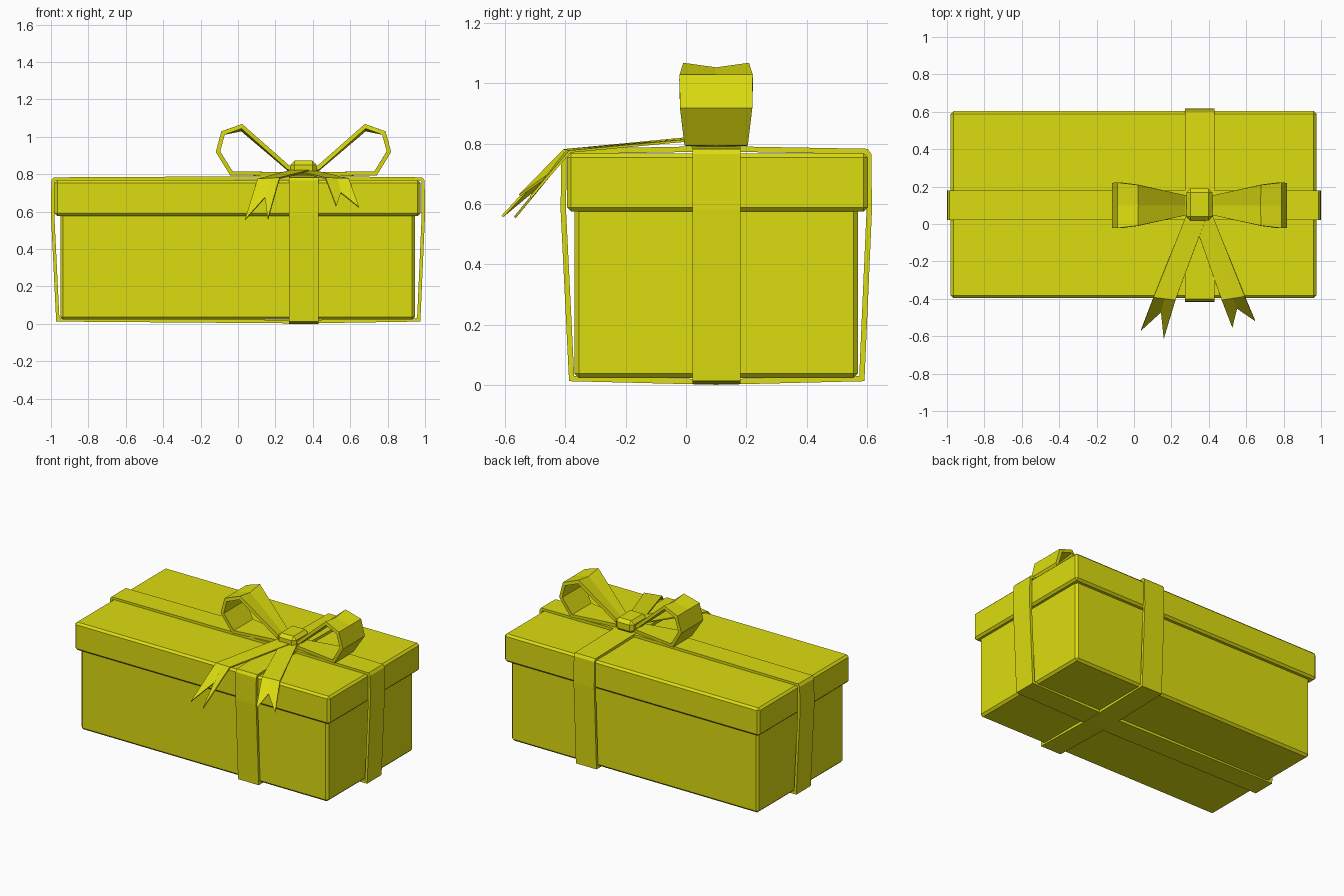
import bpy, bmesh
from mathutils import Vector

if "Cube" in bpy.data.objects:
    bpy.data.objects.remove(bpy.data.objects["Cube"])

mat = bpy.data.materials.new("yellow")
mat.diffuse_color = (0.72, 0.72, 0.005, 1)
mat.use_nodes = True
mat.node_tree.nodes["Principled BSDF"].inputs["Base Color"].default_value = mat.diffuse_color

CX, CY = 0.35, 0.10          # ribbon crossing point


def make(name, bm, loc=(0, 0, 0)):
    bmesh.ops.recalc_face_normals(bm, faces=bm.faces)
    me = bpy.data.meshes.new(name)
    bm.to_mesh(me)
    bm.free()
    me.materials.append(mat)
    ob = bpy.data.objects.new(name, me)
    ob.location = loc
    bpy.context.collection.objects.link(ob)
    return ob


def box(name, lo, hi, bevel):
    lo, hi = Vector(lo), Vector(hi)
    bm = bmesh.new()
    bmesh.ops.create_cube(bm, size=1)
    for v in bm.verts:
        v.co = (lo + hi) / 2 + v.co * (hi - lo)
    bmesh.ops.bevel(bm, geom=bm.edges[:], offset=bevel, segments=1, affect='EDGES')
    return make(name, bm)


def strip(name, rows, thick, offset, closed=False, loc=(0, 0, 0)):
    """Ribbon through rows of points, thickened."""
    bm = bmesh.new()
    vs = [[bm.verts.new(p) for p in r] for r in rows]
    n = len(vs)
    for i in range(n if closed else n - 1):
        a, b = vs[i], vs[(i + 1) % n]
        for k in range(len(a) - 1):
            bm.faces.new((a[k], a[k + 1], b[k + 1], b[k]))
    ob = make(name, bm, loc)
    m = ob.modifiers.new("thickness", 'SOLIDIFY')
    m.thickness, m.offset, m.use_even_offset = thick, offset, True
    return ob


# Box and lid
box("box_body", (-0.95, -0.37, 0.022), (0.945, 0.57, 0.62), 0.015)
box("lid", (-0.98, -0.395, 0.575), (0.975, 0.603, 0.768), 0.014)


# Ribbon bands around the box, bulging slightly at the crossing
def band_profile(lo, hi, mid, t):
    right = [(hi - 0.025, 0.012), (hi, 0.58), (hi - 0.002, 0.765), (hi - 0.014, 0.783)]
    left = [(lo + 0.014, 0.783), (lo + 0.002, 0.765), (lo, 0.58), (lo + 0.028, 0.012)]
    return right + [(mid, 0.79 + t)] + left + [(mid, 0.002 - t)]


strip("long_band", [[(u, 0.022, z), (u, 0.18, z)]
                    for u, z in band_profile(-1, 1, CX, 0)], 0.018, -1, True)
strip("cross_band", [[(0.272, u, z), (0.43, u, z)]
                     for u, z in band_profile(-0.416, 0.617, CY, 0.002)], 0.018, -1, True)

# Bow loops: (distance from knot, height, half width, centre dip), mirrored
loop = [(0.03, 0.80, 0.05, 0), (0.08, 0.80, 0.055, 0), (0.385, 0.804, 0.105, 0),
        (0.457, 0.92, 0.12, 0), (0.43, 1.02, 0.122, 0), (0.33, 1.056, 0.11, 0.015),
        (0.08, 0.835, 0.055, 0.006), (0.03, 0.825, 0.05, 0)]
bow = strip("bow_loops", [[(-u, -w, z), (-u, 0, z - d), (-u, w, z)]
                          for u, z, w, d in loop], 0.022, 0, loc=(CX, CY, 0))
bow.modifiers.new("mirror", 'MIRROR')

# Knot
box("knot", (0.28, 0.018, 0.785), (0.42, 0.19, 0.872), 0.022)


# Ribbon tails: flat over the lid, folded down at the edge, notched end
def tail(name, root, fold, tip_a, notch, tip_b):
    def mid(p, q):
        return (Vector(p) + Vector(q)) / 2
    rows = [[root[0], mid(*root), root[1]],
            [fold[0], mid(*fold), fold[1]],
            [tip_a, notch, tip_b]]
    strip(name, rows, 0.008, 0)


tail("left_tail", [(0.285, 0.06, 0.82), (0.385, 0.03, 0.82)],
     [(0.105, -0.39, 0.772), (0.222, -0.405, 0.778)],
     (0.037, -0.568, 0.555), (0.145, -0.47, 0.675), (0.16, -0.61, 0.558))
tail("right_tail", [(0.315, 0.03, 0.816), (0.415, 0.06, 0.816)],
     [(0.468, -0.405, 0.778), (0.592, -0.385, 0.774)],
     (0.525, -0.552, 0.628), (0.55, -0.45, 0.70), (0.647, -0.516, 0.622))
